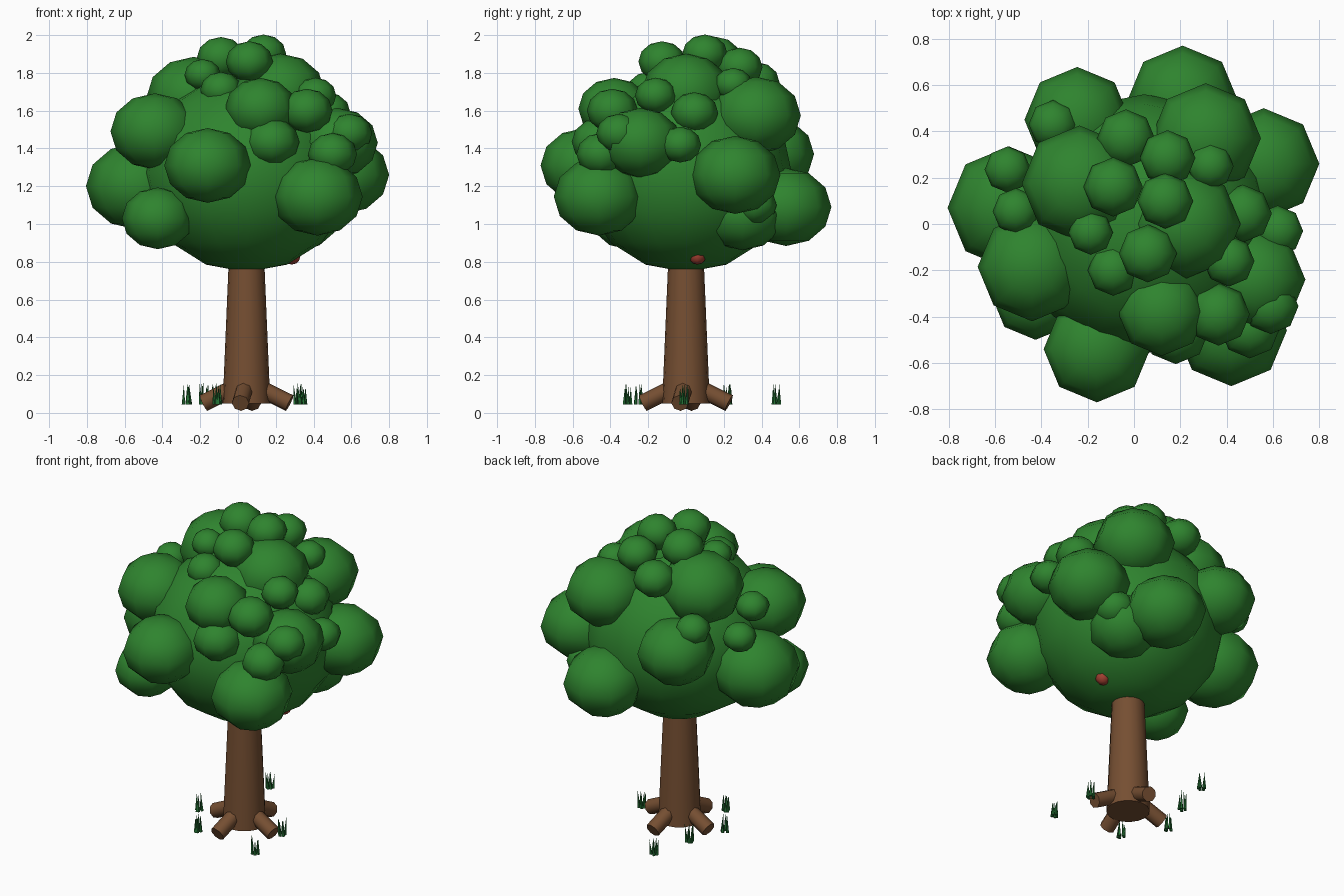
import bpy, math, random
from mathutils import Vector

if "Cube" in bpy.data.objects:
    bpy.data.objects.remove(bpy.data.objects["Cube"])

random.seed(4)


def material(name, rgb):
    m = bpy.data.materials.new(name)
    m.diffuse_color = (*rgb, 1)
    m.use_nodes = True
    m.node_tree.nodes["Principled BSDF"].inputs["Base Color"].default_value = m.diffuse_color
    return m


LEAF = material("leaf green", (0.028, 0.23, 0.028))
BARK = material("bark brown", (0.18, 0.078, 0.032))
GRASS = material("grass green", (0.018, 0.17, 0.035))
RED = material("fruit red", (0.35, 0.05, 0.03))


def finish(name, mat, angle=60):
    o = bpy.context.object
    o.name = name
    o.data.materials.append(mat)
    bpy.ops.object.shade_smooth_by_angle(angle=math.radians(angle))
    return o


def ball(name, mat, loc, r, rz, seg=8, rings=6):
    bpy.ops.mesh.primitive_uv_sphere_add(segments=seg, ring_count=rings, radius=1, location=loc)
    bpy.context.object.scale = (r, r, rz)
    bpy.ops.object.transform_apply(location=False, rotation=False, scale=True)
    return finish(name, mat)


def rod(name, mat, a, b, r1, r2, seg):
    a, b = Vector(a), Vector(b)
    bpy.ops.mesh.primitive_cone_add(vertices=seg, radius1=r1, radius2=r2,
                                    depth=(b - a).length, location=(a + b) / 2)
    bpy.context.object.rotation_euler = (b - a).to_track_quat('Z', 'Y').to_euler()
    return finish(name, mat, 50)


# trunk
TX = 0.045
rod("trunk", BARK, (TX, 0, 0.05), (TX, 0, 0.95), 0.126, 0.088, 16)

# four flaring roots
for i in range(4):
    t = math.radians(-8 + 90 * i)
    c, s = math.cos(t), math.sin(t)
    rod("root", BARK, (TX + 0.03 * c, 0.03 * s, 0.15),
        (TX + 0.23 * c, 0.23 * s, 0.052), 0.046, 0.046, 8)

# main crown
ball("crown", LEAF, (TX, 0, 1.27), 0.56, 0.525, 16, 8)

# large leaf clumps: x, y, z, radius
large = [
    (-.16, -.54, 1.31, .23), (.42, -.46, 1.145, .24), (-.44, -.185, 1.49, .235),
    (-.54, .07, 1.2, .265), (-.425, -.31, 1.03, .19), (.56, .26, 1.26, .24),
    (.21, .53, 1.09, .24), (-.245, .45, 1.37, .228), (.31, .37, 1.575, .238),
    (-.235, .175, 1.67, .25), (.225, 0, 1.7, .235), (.525, -.24, 1.43, .215),
    (.12, -.38, 1.61, .19), (.32, .3, 1.05, .22),
]
for x, y, z, r in large:
    ball("large_leaf_clump", LEAF, (x, y, z), r, r * .86)

# small leaf clumps
small = [
    (.18, -.46, 1.435, .145), (.5, -.45, 1.37, .13), (.59, -.355, 1.48, .12),
    (.365, -.39, 1.6, .135), (.06, -.127, 1.86, .125), (.135, .1, 1.9, .12),
    (-.09, .16, 1.88, .128), (.145, .285, 1.83, .12), (-.035, .37, 1.75, .125),
    (-.187, -.037, 1.79, .096), (-.09, -.2, 1.71, .11), (.47, .045, 1.59, .125),
    (.62, -.03, 1.42, .11), (.41, -.16, 1.68, .11), (.33, .25, 1.74, .1),
    (-.35, .43, 1.53, .105), (-.545, .235, 1.46, .1), (-.51, .055, 1.58, .1),
    (.45, .36, 1.1, .12),
]
for x, y, z, r in small:
    ball("small_leaf_clump", LEAF, (x, y, z), r, r * .86)

# fruit just showing under the crown
ball("fruit", RED, (.285, .06, .83), .045, .045)

# grass tufts
for x, y in [(.34, -.31), (.32, -.01), (-.11, .48), (-.27, -.01), (-.11, -.25), (-.18, .22)]:
    for k in range(5):
        t = math.tau * k / 5 + random.random()
        dx, dy = math.cos(t), math.sin(t)
        h = random.uniform(.09, .12)
        lean = random.uniform(-.008, .012)
        rod("grass_blade", GRASS, (x + .018 * dx, y + .018 * dy, .045),
            (x + (.018 + lean) * dx, y + (.018 + lean) * dy, .045 + h), .01, 0, 5)
